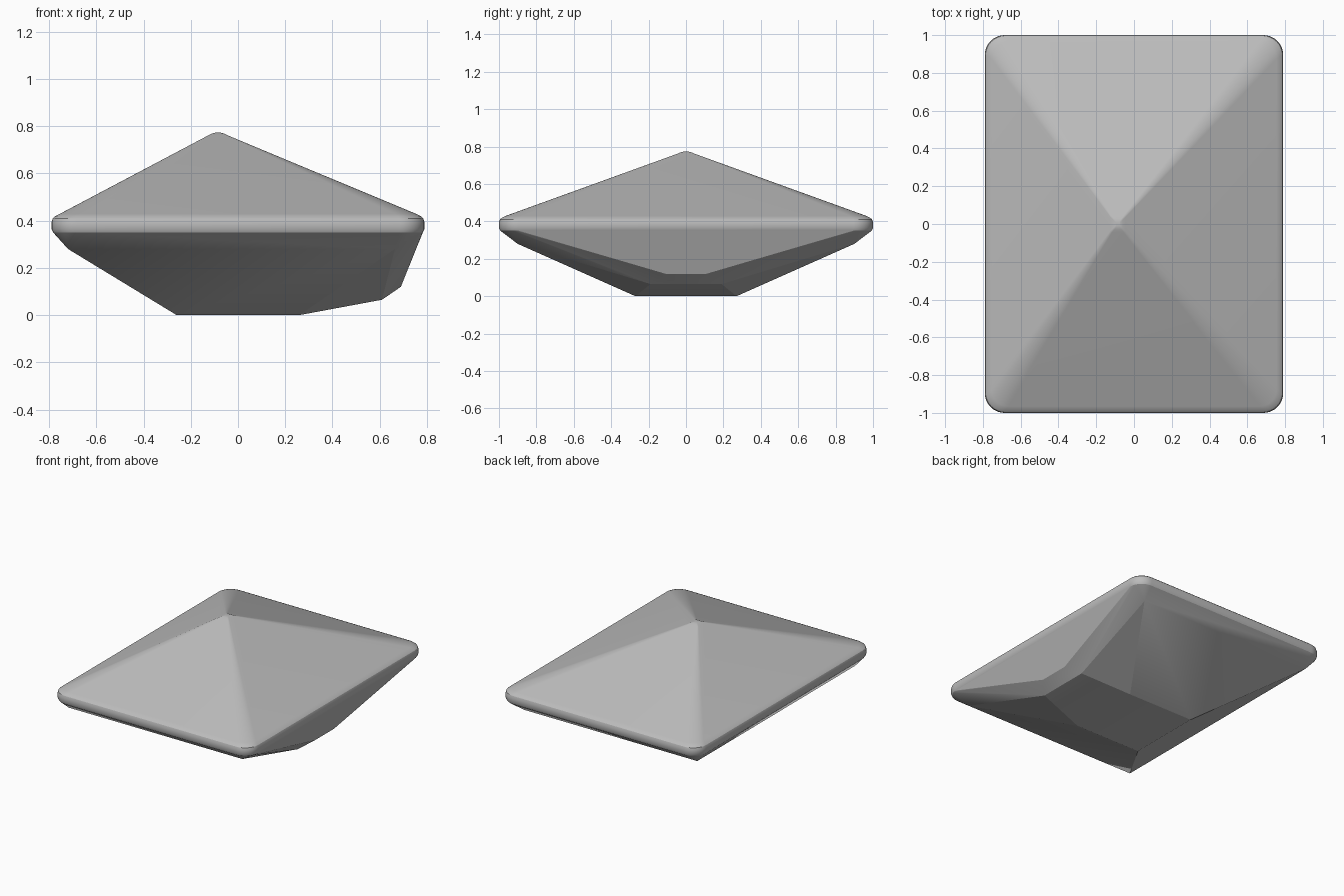
import bpy, bmesh
from math import radians, sin, cos

cube = bpy.data.objects.get("Cube")
if cube:
    bpy.data.objects.remove(cube)

grey = bpy.data.materials.new("mid_grey")
grey.use_nodes = True
colour = (0.5, 0.5, 0.5, 1)
grey.diffuse_color = colour
grey.node_tree.nodes["Principled BSDF"].inputs["Base Color"].default_value = colour


def ring(hx, hy, r, z, cx=0, seg=8):
    """Points of a rounded rectangle, counter-clockwise."""
    pts = []
    for k, (sx, sy) in enumerate([(1, 1), (-1, 1), (-1, -1), (1, -1)]):
        for i in range(seg + 1):
            a = radians(90 * (k + i / seg))
            pts.append((cx + sx * (hx - r) + r * cos(a), sy * (hy - r) + r * sin(a), z))
    return pts


def finish(name, bm, angle):
    bmesh.ops.recalc_face_normals(bm, faces=bm.faces)
    mesh = bpy.data.meshes.new(name)
    bm.to_mesh(mesh)
    bm.free()
    obj = bpy.data.objects.new(name, mesh)
    bpy.context.collection.objects.link(obj)
    mesh.materials.append(grey)
    bpy.ops.object.select_all(action='DESELECT')
    obj.select_set(True)
    bpy.context.view_layer.objects.active = obj
    bpy.ops.object.shade_smooth_by_angle(angle=radians(angle))
    return obj


def loft(name, rings, cap=False):
    bm = bmesh.new()
    loops = [[bm.verts.new(p) for p in pts] for pts in rings]
    n = len(loops[0])
    for low, high in zip(loops, loops[1:]):
        for i in range(n):
            j = (i + 1) % n
            bm.faces.new((low[i], low[j], high[j], high[i]))
    if cap:
        bm.faces.new(loops[-1])
    # Orient outward even though the shell is open
    obj = finish(name, bm, 35)
    if sum(p.normal.z * p.area + (p.center.x * p.normal.x + p.center.y * p.normal.y) * p.area
           for p in obj.data.polygons) < 0:
        obj.data.flip_normals()
    return obj


# Rounded band around the widest part
loft("rim_band", [ring(0.783, 0.993, 0.1, 0.35), ring(0.79, 1, 0.105, 0.365),
                  ring(0.79, 1, 0.105, 0.395), ring(0.785, 0.995, 0.1, 0.41)])

# Off-centre pyramid with a softened edge and tip
loft("pyramid_top", [ring(0.785, 0.995, 0.1, 0.41), ring(0.775, 0.985, 0.095, 0.419),
                     ring(0.755, 0.965, 0.09, 0.429),
                     ring(0.04, 0.045, 0.008, 0.762, -0.085),
                     ring(0.026, 0.03, 0.006, 0.769, -0.085),
                     ring(0.012, 0.013, 0.005, 0.773, -0.085)], cap=True)

# Faceted underside: convex hull of the rim and a few mirrored corners
bm = bmesh.new()
for p in ring(0.783, 0.993, 0.1, 0.35):
    bm.verts.new(p)
corners = [(-0.72, 0.9, 0.28), (0.665, 0.9, 0.28), (-0.26, 0.27, 0),
           (0.26, 0.27, 0), (0.61, 0.19, 0.065), (0.69, 0.11, 0.12)]
for x, y, z in corners:
    for side in (1, -1):
        bm.verts.new((x, side * y, z))
bmesh.ops.convex_hull(bm, input=bm.verts[:])
bmesh.ops.recalc_face_normals(bm, faces=bm.faces)
bmesh.ops.dissolve_limit(bm, angle_limit=radians(0.5), verts=bm.verts[:], edges=bm.edges[:])
hidden = [f for f in bm.faces if f.calc_center_median().z > 0.349]
bmesh.ops.delete(bm, geom=hidden, context='FACES_ONLY')
hull = finish("faceted_base", bm, 14)
if sum(p.normal.z * p.area for p in hull.data.polygons) > 0:
    hull.data.flip_normals()
